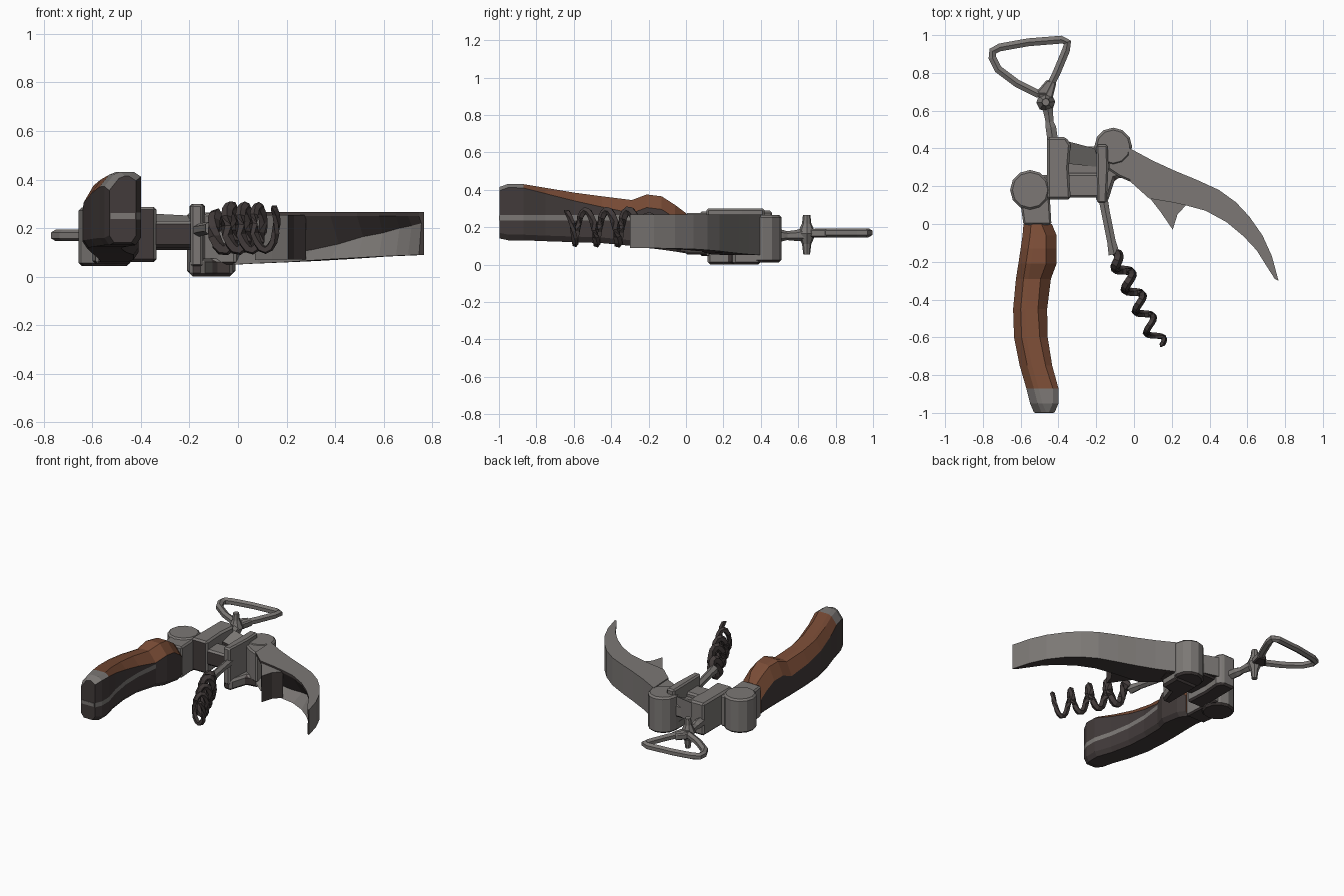
import bpy, bmesh, math
from mathutils import Vector

if "Cube" in bpy.data.objects:
    bpy.data.objects.remove(bpy.data.objects["Cube"])


def material(name, rgb):
    m = bpy.data.materials.new(name)
    m.diffuse_color = (*rgb, 1)
    m.use_nodes = True
    m.node_tree.nodes["Principled BSDF"].inputs["Base Color"].default_value = m.diffuse_color
    return m


STEEL = material("worn steel", (0.20, 0.187, 0.178))
DARK = material("dark iron", (0.055, 0.044, 0.043))
BROWN = material("brown grip", (0.19, 0.071, 0.036))


def underside(n):
    return n.z < -.5


def under_and_front(n):
    return n.z < -.5 or n.y < -.5


def finish(bm, name, mats, bevel=0, dark=None):
    bmesh.ops.recalc_face_normals(bm, faces=bm.faces)
    if dark:                         # grimy faces chosen by direction
        bm.normal_update()
        for f in bm.faces:
            if dark(f.normal):
                f.material_index = 1
    me = bpy.data.meshes.new(name)
    bm.to_mesh(me)
    bm.free()
    for m in mats:
        me.materials.append(m)
    ob = bpy.data.objects.new(name, me)
    bpy.context.collection.objects.link(ob)
    if bevel:
        b = ob.modifiers.new("bevel", 'BEVEL')
        b.width, b.segments, b.limit_method = bevel, 1, 'ANGLE'
        b.angle_limit = math.radians(50)
    return ob


def loft(name, sections, mats, rule=None, bevel=0, closed=False, dark=None):
    """Skin a row of cross-sections; rule(section, edge) picks the material."""
    bm = bmesh.new()
    rings = [[bm.verts.new(p) for p in s] for s in sections]
    n = len(rings[0])
    for i in range(len(rings) if closed else len(rings) - 1):
        a, b = rings[i], rings[(i + 1) % len(rings)]
        for j in range(n):
            k = (j + 1) % n
            f = bm.faces.new((a[j], a[k], b[k], b[j]))
            f.material_index = rule(i, j) if rule else 0
    if not closed:
        for r in (rings[0], rings[-1]):
            bm.faces.new(r).material_index = 1 if rule and r is rings[-1] else 0
    return finish(bm, name, mats, bevel, dark)


def prism(name, outline, z0, z1, bevel=0.0, dark=underside):
    return loft(name, [[(x, y, z) for x, y in outline] for z in (z0, z1)], [STEEL, DARK],
                bevel=bevel, dark=dark)


def box(name, x0, x1, y0, y1, z0, z1, bevel=0.012, dark=underside):
    return prism(name, [(x0, y0), (x1, y0), (x1, y1), (x0, y1)], z0, z1, bevel, dark)


def disk(x, y, r, n=12):
    return [(x + r * math.cos(2 * math.pi * i / n), y + r * math.sin(2 * math.pi * i / n)) for i in range(n)]


def tube(name, pts, radii, mat=STEEL, sides=6, closed=False):
    pts = [Vector(p) for p in pts]
    n, secs = len(pts), []
    for i, p in enumerate(pts):
        if closed:
            d = pts[(i + 1) % n] - pts[i - 1]
        else:
            d = pts[min(i + 1, n - 1)] - pts[max(i - 1, 0)]
        d.normalize()
        u = d.cross(Vector((0, 0, 1)) if abs(d.z) < 0.97 else Vector((0.9, 0.44, 0))).normalized()
        v = u.cross(d)
        r = radii[i] if isinstance(radii, (list, tuple)) else radii
        secs.append([p + r * (u * math.cos(a) + v * math.sin(a))
                     for a in (2 * math.pi * (j + 0.5) / sides for j in range(sides))])
    return loft(name, secs, [mat], closed=closed)


# Grip: y, left x, right x, bottom z, top z
grip = [(0.00, -.585, -.435, .06, .275), (-.06, -.59, -.41, .07, .32),
        (-.13, -.60, -.41, .08, .365), (-.21, -.612, -.41, .09, .375),
        (-.29, -.625, -.44, .10, .345), (-.45, -.64, -.46, .115, .365),
        (-.60, -.635, -.457, .12, .385), (-.75, -.605, -.433, .125, .41),
        (-.87, -.57, -.40, .13, .43), (-.95, -.55, -.40, .13, .432),
        (-.997, -.53, -.42, .14, .415)]


def grip_section(y, l, r, b, t):
    s = min(.25, t - .085)
    w = max(0, min(1, (y + .87) / .57))          # shell edge gets shallower to the butt
    right, left = .02 + .05 * w, .06 + .04 * w
    return [(l + .02, y, b), (l, y, b + .03), (l, y, t - left), (l + .04, y, t - .01), (l + .065, y, t),
            (r - .03 - .025 * w, y, t), (r, y, t - right), (r, y, s + .015), (r, y, s - .015),
            (r, y, b + .03), (r - .02, y, b)]


def grip_colour(i, j):
    if j == 7:                       # inlaid metal line on the inner side
        return 2 if i > 3 else 1
    if 2 <= j <= 5:                  # upper shell, metal at the butt
        return 0 if i < 8 else 2
    return 1


loft("grip", [grip_section(*g) for g in grip], [BROWN, DARK, STEEL], grip_colour)
box("butt_line", -.525, -.425, -1.0, -.99, .237, .262, bevel=0)

# Grip hinge and neck
prism("grip_hinge", disk(-.55, .18, .106), .045, .285, bevel=.012)
prism("grip_neck", [(-.585, -.005), (-.437, -.005), (-.445, .13), (-.45, .26), (-.6, .26), (-.6, .1)],
      .055, .275, bevel=.01)

# Central frame
prism("frame_block", [(-.46, .13), (-.335, .13), (-.345, .3), (-.335, .42), (-.36, .46), (-.46, .46)],
      .06, .288, bevel=.012, dark=under_and_front)
box("frame_bridge", -.36, -.17, .16, .41, .11, .2, dark=under_and_front)
loft("frame_upper_bar", [[(-.36, .32, .12), (-.36, .44, .12), (-.36, .44, .26), (-.36, .32, .22)],
                         [(-.17, .30, .12), (-.17, .39, .12), (-.17, .39, .25), (-.17, .30, .2)]],
     [STEEL, DARK], dark=under_and_front)
box("frame_lower_bar", -.36, -.18, .14, .27, .12, .23, dark=under_and_front)
prism("frame_plate", [(-.195, .11), (-.145, .11), (-.135, .3), (-.14, .42), (-.2, .42)],
      .04, .30, bevel=.01)

# Blade hinge
prism("blade_hinge", disk(-.11, .41, .1), .012, .265, bevel=.012)
prism("blade_hinge_base", [(-.2, .115), (-.14, .115), (-.1, .24), (-.02, .25), (-.02, .4), (-.2, .4)],
      0.0, .075, bevel=.015, dark=under_and_front)
prism("blade_root", [(-.14, .29), (-.08, .25), (-.01, .22), (.03, .34), (-.02, .405), (-.14, .45)],
      .05, .26, bevel=.01)

# Curved blade with a hollow, dark inner face: outer x y, inner x y, bottom z, hollow z
blade = [(-.03, .405, -.02, .225, .05, .10), (.1, .335, .08, .135, .055, .10),
         (.22, .28, .2, .115, .06, .10), (.33, .235, .27, .10, .065, .11),
         (.45, .18, .38, .07, .072, .135), (.54, .115, .49, .01, .078, .165),
         (.61, .04, .58, -.065, .083, .18), (.68, -.06, .65, -.14, .086, .2),
         (.73, -.17, .70, -.22, .088, .21), (.765, -.30, .745, -.29, .09, .22)]


def blade_section(ox, oy, ix, iy, b, h):
    def at(t, z):
        return (ox + (ix - ox) * t, oy + (iy - oy) * t, z)
    return [at(0, b), at(0, .267), at(1, .267), at(1, .25), at(.5, h), at(1, b)]


loft("blade", [blade_section(*b) for b in blade], [STEEL, DARK],
     lambda i, j: 1 if j in (2, 3, 5) else 0)
prism("blade_tooth", [(.07, .155), (.14, .065), (.205, -.03), (.23, .05), (.28, .105), (.2, .18)],
      .07, .255, dark=lambda n: n.z < -.5 or (n.x > .3 and n.y < .1))

# Corkscrew: shank, then a coil that is tall in z and narrow across
tube("corkscrew_shank", [(-.165, .14, .19), (-.15, .06, .195), (-.12, -.09, .2), (-.105, -.16, .2)],
     [.028, .026, .026, .034])
coil, radii = [], []
STEPS, TURNS = 60, 4.25
for i in range(STEPS + 1):
    t = i / STEPS
    a = 2 * math.pi * TURNS * t
    amp = min(1, .3 + 5 * t)
    side = .036 * math.cos(a) * amp
    coil.append((-.10 + .24 * t + .9 * side, -.16 - .49 * t + .44 * side, .2 + .09 * math.sin(a) * amp))
    radii.append(.028 - .012 * t)
radii[-1] = .003
tube("corkscrew_coil", coil, radii, DARK, sides=5)

# Hanging loop with link and swivel
tube("hanging_loop", [(-.465, .69, .17), (-.41, .80, .17), (-.36, .92, .17), (-.352, .962, .17),
                      (-.385, .976, .17), (-.56, .962, .17), (-.71, .935, .17), (-.748, .915, .17),
                      (-.75, .88, .17), (-.72, .82, .17), (-.62, .745, .17), (-.51, .69, .17)],
     .024, closed=True)
prism("loop_foot", [(-.525, .69), (-.47, .64), (-.43, .67), (-.41, .75), (-.46, .765)], .145, .19, bevel=.008)
tube("swivel_pin", [(-.467, .645, .055), (-.467, .645, .11), (-.467, .645, .165), (-.467, .645, .22),
                    (-.467, .645, .265)], [.018, .025, .05, .025, .02], sides=8)
tube("link", [(-.46, .63, .16), (-.452, .58, .155), (-.447, .54, .155), (-.44, .51, .155), (-.43, .44, .155)],
     [.034, .028, .024, .032, .032])
